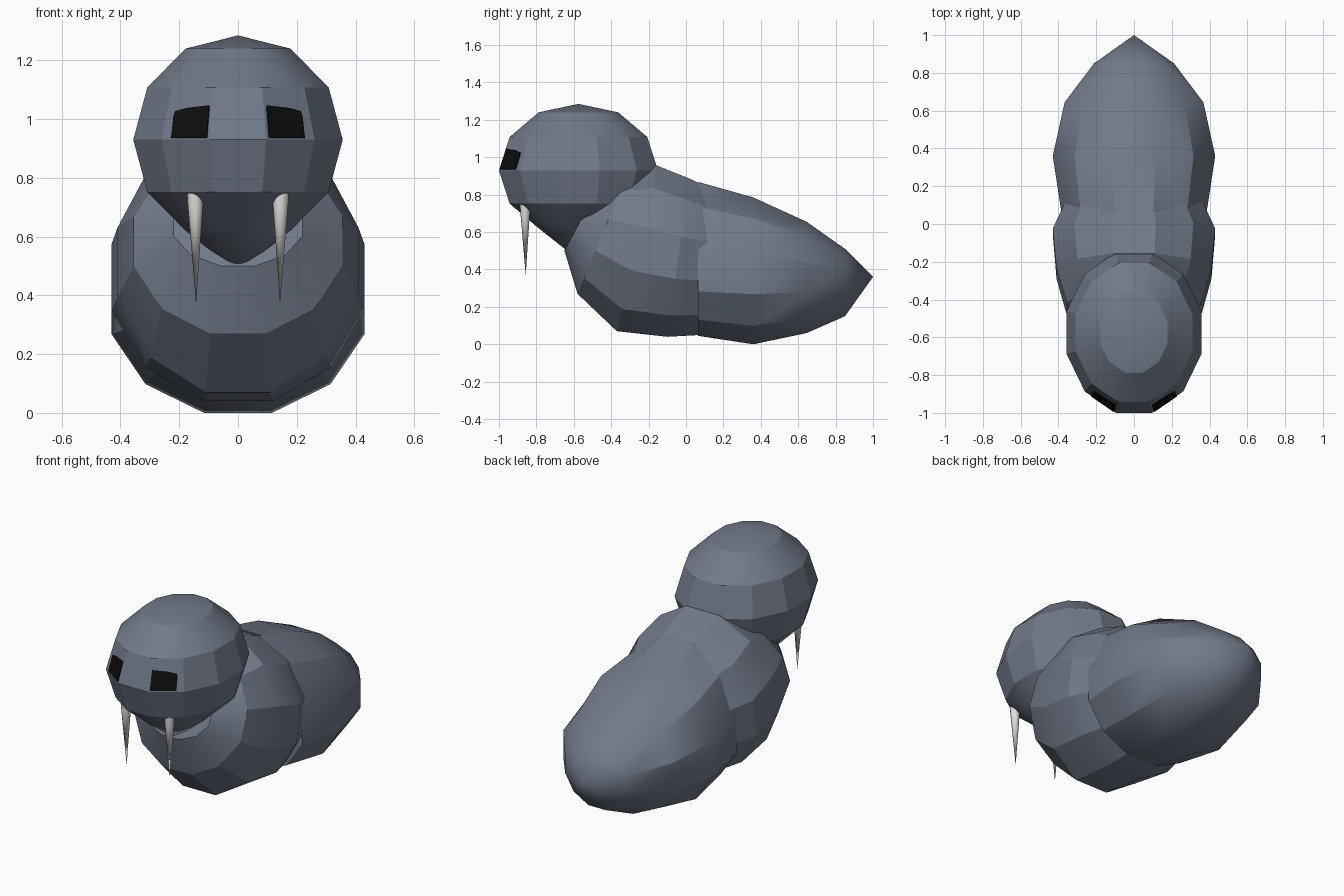
import bpy, math
from mathutils import Vector

if "Cube" in bpy.data.objects:
    bpy.data.objects.remove(bpy.data.objects["Cube"])


def material(name, rgb):
    m = bpy.data.materials.new(name)
    m.diffuse_color = (*rgb, 1)
    m.use_nodes = True
    m.node_tree.nodes["Principled BSDF"].inputs["Base Color"].default_value = m.diffuse_color
    return m


SKIN = material("slate_skin", (0.165, 0.19, 0.25))
IVORY = material("ivory", (0.75, 0.74, 0.71))
BLACK = material("black", (0.004, 0.004, 0.004))
N = 12
ANGLES = [math.radians(15 + 30 * i) for i in range(N)]


def make(name, verts, faces, mat, smooth=25):
    me = bpy.data.meshes.new(name)
    me.from_pydata([tuple(v) for v in verts], [], faces)
    me.materials.append(mat)
    ob = bpy.data.objects.new(name, me)
    bpy.context.collection.objects.link(ob)
    bpy.ops.object.select_all(action='DESELECT')
    ob.select_set(True)
    bpy.context.view_layer.objects.active = ob
    bpy.ops.object.mode_set(mode='EDIT')
    bpy.ops.mesh.select_all(action='SELECT')
    bpy.ops.mesh.normals_make_consistent(inside=False)
    bpy.ops.object.mode_set(mode='OBJECT')
    if smooth:
        bpy.ops.object.shade_smooth_by_angle(angle=math.radians(smooth))
    return ob


def loft(name, rings, mat, start=None, end=None, smooth=25):
    """Skin a list of 12-point rings, closing each end with a pole or a flat cap."""
    verts = [v for r in rings for v in r]
    faces = []
    for k in range(len(rings) - 1):
        for i in range(N):
            j = (i + 1) % N
            faces.append((k*N + i, k*N + j, k*N + N + j, k*N + N + i))
    for pole, base in ((start, 0), (end, (len(rings) - 1) * N)):
        if pole:
            verts.append(pole)
            faces += [(base + i, base + (i + 1) % N, len(verts) - 1) for i in range(N)]
        else:
            faces.append(tuple(base + i for i in range(N)))
    return make(name, verts, faces, mat, smooth)


# Head: faceted ellipsoid with a drawn-out chin
def head_ring(z, s, y=-0.575):
    return [Vector((0.369 * s * math.cos(a), y + 0.44 * s * math.sin(a), z)) for a in ANGLES]


head = [head_ring(1.24, 0.5), head_ring(1.108, 0.866), head_ring(0.93, 1),
        head_ring(0.752, 0.866), head_ring(0.62, 0.5)]
loft("head", head, SKIN, (0, -0.575, 1.285), (0, -0.61, 0.48), 24)


# Chest: tilted rings, each from a bottom point to a top point in the side plane
def chest_ring(yb, zb, yt, zt, w):
    c, h = Vector((0, (yb + yt) / 2, (zb + zt) / 2)), Vector((0, (yt - yb) / 2, (zt - zb) / 2))
    return [c + Vector((w * math.cos(a) / 0.966, 0, 0)) + h * (math.sin(a) / 0.966) for a in ANGLES]


chest = [chest_ring(*p) for p in ((-0.65, 0.5, -0.5, 0.78, 0.22), (-0.58, 0.27, -0.32, 0.9, 0.355),
                                  (-0.37, 0.07, -0.155, 0.955, 0.41), (-0.1, 0.04, 0.02, 0.885, 0.43),
                                  (0.08, 0.05, 0.1, 0.845, 0.375), (0.25, 0.1, 0.25, 0.75, 0.32))]
loft("chest", chest, SKIN)


# Hindquarters: rings along y tapering to the pointed rump
def rump_ring(y, zb, zm, zt, w):
    r = []
    for a in ANGLES:
        s = math.sin(a) / 0.966
        r.append(Vector((w * math.cos(a) / 0.966, y, zm + s * ((zt - zm) if s > 0 else (zm - zb)))))
    return r


rump = [rump_ring(*p) for p in ((0.065, 0.045, 0.37, 0.868, 0.385), (0.36, 0.0, 0.365, 0.785, 0.43),
                                (0.645, 0.06, 0.36, 0.655, 0.367), (0.85, 0.15, 0.36, 0.51, 0.212))]
loft("hindquarters", rump, SKIN, None, (0, 1.0, 0.36), 28)

# Eyes (thin plates on the brow facets) and tusks, mirrored left and right
for side, s in (("right", 1), ("left", -1)):
    i0, i1 = (9, 10) if s > 0 else (8, 7)      # front and outer corners of the facet
    a, b, c, d = head[2][i0], head[2][i1], head[1][i0], head[1][i1]
    n = (b - a).cross(c - a).normalized()
    if n.y > 0:
        n = -n
    corners = [(0.06, 0.03), (0.79, 0.03), (0.82, 0.45), (0.8, 0.54), (0.55, 0.6), (0.06, 0.65)]
    pts = [a.lerp(b, u).lerp(c.lerp(d, u), v) for u, v in corners]
    front = [p + n * 0.005 for p in pts]
    back = [p - n * 0.004 for p in pts]
    k = len(pts)
    faces = [tuple(range(k)), tuple(range(k, 2 * k))]
    faces += [(q, (q + 1) % k, k + (q + 1) % k, k + q) for q in range(k)]
    make(side + "_eye", front + back, faces, BLACK, 0)
    rings = [[Vector((s * 0.145 + s * dx + r * math.cos(t), -0.86 + r * math.sin(t), z)) for t in ANGLES]
             for z, r, dx in ((0.78, 0.03, 0.002), (0.7, 0.026, 0))]
    loft(side + "_tusk", rings, IVORY, None, (s * 0.143, -0.857, 0.37), 40)
